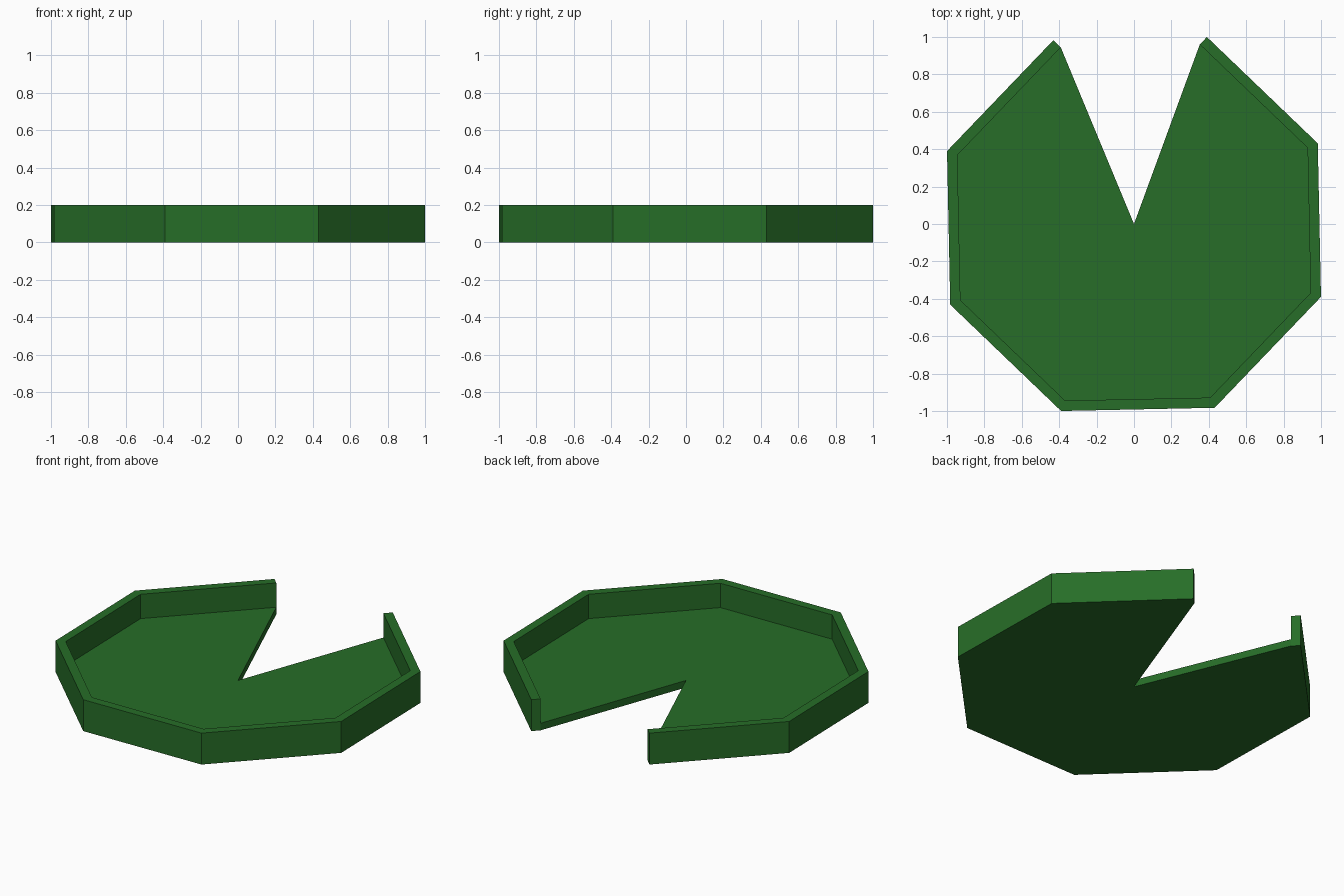
import bpy, bmesh, math
from mathutils import Vector

cube = bpy.data.objects.get("Cube")
if cube:
    bpy.data.objects.remove(cube, do_unlink=True)

HEIGHT, FLOOR, RIM = 0.2, 0.045, 0.055
RADIUS, START = 1.073, math.radians(68.7)

green = bpy.data.materials.new("leaf_green")
green.use_nodes = True
green.diffuse_color = (0.02, 0.155, 0.021, 1)
green.node_tree.nodes["Principled BSDF"].inputs["Base Color"].default_value = green.diffuse_color


def prism(name, outline, z0, z1):
    """Extrude a flat outline from z0 up to z1."""
    bm = bmesh.new()
    base = bm.faces.new([bm.verts.new((p.x, p.y, z0)) for p in outline])
    top = bmesh.ops.extrude_face_region(bm, geom=[base])["geom"]
    verts = [v for v in top if isinstance(v, bmesh.types.BMVert)]
    bmesh.ops.translate(bm, verts=verts, vec=(0, 0, z1 - z0))
    bmesh.ops.recalc_face_normals(bm, faces=bm.faces)
    mesh = bpy.data.meshes.new(name)
    bm.to_mesh(mesh)
    bm.free()
    mesh.materials.append(green)
    obj = bpy.data.objects.new(name, mesh)
    bpy.context.collection.objects.link(obj)
    return obj


# Octagon corners, clockwise from one side of the notch to the other
outer = [Vector((math.cos(START - i * math.pi / 4), math.sin(START - i * math.pi / 4))) * RADIUS
         for i in range(8)]

# Inner rim line: mitred corners, square-cut ends beside the notch
scale = 1 - RIM / (RADIUS * math.cos(math.pi / 8))
inner = [p * scale for p in outer]
for end, neighbour in ((0, 1), (-1, -2)):
    middle = (outer[end] + outer[neighbour]) / 2
    inner[end] = outer[end] - middle.normalized() * RIM

# Floor with a wedge notch reaching the centre
prism("pad_floor", inner + [Vector((0, 0))], 0, FLOOR)

# Upright rim around the floor, open at the notch
prism("pad_rim", outer + inner[::-1], 0, HEIGHT)
